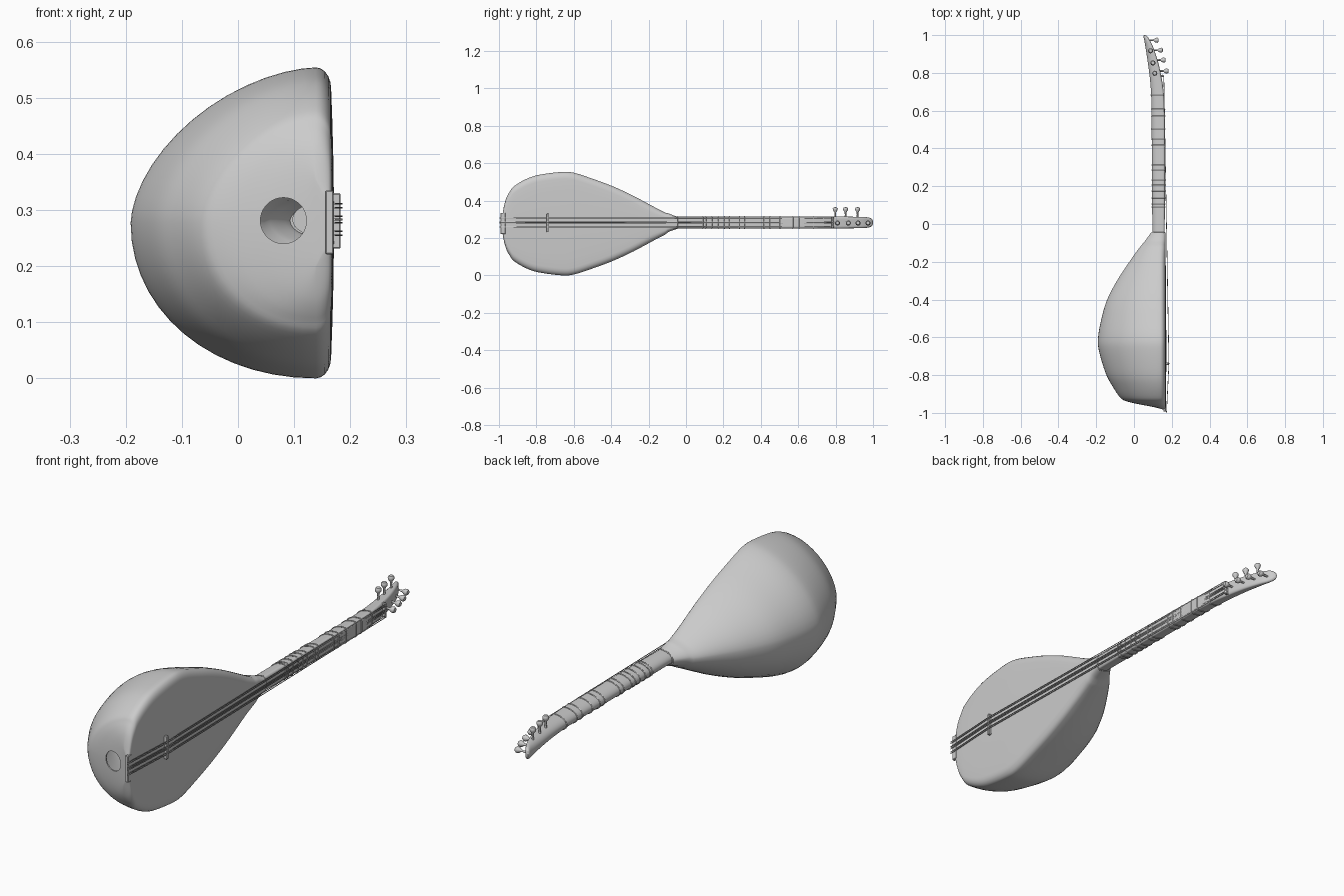
import bpy, bmesh, math
from mathutils import Vector, Matrix

if "Cube" in bpy.data.objects:
    bpy.data.objects.remove(bpy.data.objects["Cube"])

grey = bpy.data.materials.new("plain grey")
grey.diffuse_color = (0.6, 0.6, 0.6, 1)
grey.use_nodes = True
grey.node_tree.nodes["Principled BSDF"].inputs["Base Color"].default_value = grey.diffuse_color


def finish(name, bm, angle=40):
    bmesh.ops.recalc_face_normals(bm, faces=bm.faces)
    me = bpy.data.meshes.new(name)
    bm.to_mesh(me)
    bm.free()
    ob = bpy.data.objects.new(name, me)
    bpy.context.collection.objects.link(ob)
    me.materials.append(grey)
    smooth(ob, angle)
    return ob


def smooth(ob, angle):
    bpy.ops.object.select_all(action='DESELECT')
    ob.select_set(True)
    bpy.context.view_layer.objects.active = ob
    bpy.ops.object.shade_smooth_by_angle(angle=math.radians(angle))


def section(y, w, xb, xf, zc, rim, p_top, bulge=0.0, n=28):
    """Closed ring: rounded back, soft rim, nearly flat front (+x)."""
    xr = max(xf - rim, min(xb + 0.004, xf - 0.002))
    rz = min(rim * 1.4, w * 0.4)
    pts = []
    for i in range(n + 1):
        a = math.pi * i / n
        c, s = math.cos(a), max(0.0, math.sin(a))
        e = 2 / (p_top if c > 0 else 2.05)
        pts.append((xr - (xr - xb) * s ** e, math.copysign(w * abs(c) ** e, c)))
    arc = [(xr + (xf - xr) * math.sin(k * math.pi / 10),
            w - rz + rz * math.cos(k * math.pi / 10)) for k in range(1, 5)]
    pts += [(x, -z) for x, z in arc]
    for k in range(9):
        t = k / 4 - 1
        pts.append((xf + bulge * (1 - t * t), t * (w - rz)))
    pts += arc[::-1]
    return [Vector((x, y, zc + z)) for x, z in pts]


def spline(rows, sub):
    """Catmull-Rom interpolation of station tuples."""
    out = []
    for i in range(len(rows) - 1):
        a, b, c, d = (rows[min(max(j, 0), len(rows) - 1)] for j in range(i - 1, i + 3))
        for k in range(sub):
            t = k / sub
            out.append([0.5 * (2 * q + (r - p) * t + (2 * p - 5 * q + 4 * r - s) * t * t
                               + (3 * q - p - 3 * r + s) * t ** 3)
                        for p, q, r, s in zip(a, b, c, d)])
    return out + [list(rows[-1])]


def loft(name, rings):
    bm = bmesh.new()
    vs = [[bm.verts.new(p) for p in r] for r in rings]
    n = len(vs[0])
    for a, b in zip(vs, vs[1:]):
        for i in range(n):
            bm.faces.new((a[i], a[(i + 1) % n], b[(i + 1) % n], b[i]))
    bm.faces.new(vs[0])
    bm.faces.new(vs[-1])
    return finish(name, bm)


def box(name, x0, x1, y0, y1, z0, z1, bevel=0.002):
    bm = bmesh.new()
    bmesh.ops.create_cube(bm, size=1)
    for v in bm.verts:
        v.co = Vector(((x0 + x1) / 2 + v.co.x * (x1 - x0), (y0 + y1) / 2 + v.co.y * (y1 - y0),
                       (z0 + z1) / 2 + v.co.z * (z1 - z0)))
    bmesh.ops.bevel(bm, geom=bm.edges[:], offset=bevel, segments=1, affect='EDGES')
    return finish(name, bm, 30)


def wires(name, paths, radius, cyclic):
    cu = bpy.data.curves.new(name, 'CURVE')
    cu.dimensions = '3D'
    cu.bevel_depth = radius
    cu.bevel_resolution = 1
    cu.use_fill_caps = True
    for path in paths:
        s = cu.splines.new('POLY')
        s.points.add(len(path) - 1)
        for p, co in zip(s.points, path):
            p.co = (*co, 1)
        s.use_cyclic_u = cyclic
    ob = bpy.data.objects.new(name, cu)
    bpy.context.collection.objects.link(ob)
    cu.materials.append(grey)
    bpy.ops.object.select_all(action='DESELECT')
    ob.select_set(True)
    bpy.context.view_layer.objects.active = ob
    bpy.ops.object.convert(target='MESH')
    smooth(bpy.context.view_layer.objects.active, 60)


# bowl body with soundboard: (y, half width, back x)
body_rows = [(-.981, .05, .15), (-.974, .09, .125), (-.965, .125, .08), (-.955, .15, .03),
             (-.94, .175, -.035), (-.92, .2, -.072), (-.86, .236, -.113), (-.79, .26, -.15),
             (-.67, .276, -.186), (-.6, .272, -.19), (-.5, .24, -.172), (-.4, .203, -.142),
             (-.3, .158, -.09), (-.22, .116, -.038), (-.14, .073, .018), (-.085, .046, .062),
             (-.045, .032, .09)]
body = loft("body", [section(y, w, xb, .166, .277 + .005 * (y > -.1), .027, 1.7, .005 * w / .276)
                     for y, w, xb in spline(body_rows, 4)])
m = body.modifiers.new("hollow", 'SOLIDIFY')
m.thickness = 0.006
m.offset = -1

# sound hole in the tail end
bm = bmesh.new()
bmesh.ops.create_cone(bm, cap_ends=True, segments=40, radius1=.041, radius2=.041, depth=.2,
                      matrix=Matrix.Translation((.081, -.96, .281)) @ Matrix.Rotation(math.pi / 2, 4, 'X'))
cutter = finish("hole_cutter", bm)
cutter.hide_render = True
m = body.modifiers.new("hole", 'BOOLEAN')
m.object = cutter
m.solver = 'EXACT'
bpy.context.view_layer.objects.active = body
for name in ("hollow", "hole"):
    bpy.ops.object.modifier_apply(modifier=name)
bpy.data.objects.remove(cutter)
smooth(body, 40)

# neck with bent-back head: (y, half width, back x, front x)
ZC = .283
neck_rows = [(-.07, .031, .097, .162), (.2, .032, .096, .164), (.45, .032, .094, .164),
             (.6, .032, .093, .163), (.7, .032, .09, .157), (.79, .032, .082, .143),
             (.87, .031, .071, .124), (.94, .03, .06, .1), (.975, .027, .054, .082),
             (.992, .02, .05, .071), (1.0, .008, .052, .06)]
neck_curve = spline(neck_rows, 5)
loft("neck", [section(y, w, xb, xf, ZC, .009, 2.05) for y, w, xb, xf in neck_curve])

# tied frets wrapped around the neck
frets = []
for y in (-.046, .09, .106, .138, .175, .206, .233, .286, .312, .418, .45, .503, .571, .608, .683):
    for a, b in zip(neck_curve, neck_curve[1:]):
        if a[0] <= y < b[0]:
            t = (y - a[0]) / (b[0] - a[0])
            w, xb, xf = (p + (q - p) * t for p, q in zip(a[1:], b[1:]))
    frets.append(section(y, w + .001, xb - .001, xf + .001, ZC, .009, 2.05, n=16))
wires("frets", frets, .0026, True)

# tailpiece, bridge, nut
box("tailpiece", .156, .17, -.992, -.965, .221, .335)
box("bridge", .166, .183, -.746, -.734, .231, .33)
box("nut", .135, .157, .778, .788, .252, .314)

# strings in three courses
wires("strings", [[(.172, -.998, z), (.185, -.74, z), (.158, .783, z), (.15, .79, z)]
                  for z in (.311, .304, .289, .283, .277, .262, .255)], .0017, False)


# tuning pegs
def peg(name, base, rot):
    profile = [(0, 0), (.006, 0), (.004, .035), (.005, .048), (.012, .058), (.0135, .067),
               (.009, .074), (0, .075)]
    bm = bmesh.new()
    vs = [bm.verts.new((r, 0, t)) for r, t in profile]
    es = [bm.edges.new(e) for e in zip(vs, vs[1:])]
    bmesh.ops.spin(bm, geom=vs + es, cent=(0, 0, 0), axis=(0, 0, 1), angle=math.tau, steps=16)
    bmesh.ops.remove_doubles(bm, verts=bm.verts, dist=1e-5)
    bmesh.ops.transform(bm, matrix=Matrix.Translation(base) @ rot, verts=bm.verts)
    finish(name, bm, 50)


for i, (y, tip) in enumerate(((.81, .183), (.868, .168), (.92, .153), (.973, .131))):
    peg(f"front_peg_{i + 1}", (tip - .075, y, ZC - .003), Matrix.Rotation(math.pi / 2, 4, 'Y'))
for i, (y, x) in enumerate(((.798, .11), (.853, .1), (.917, .088))):
    peg(f"side_peg_{i + 1}", (x, y, .29), Matrix.Identity(4))
